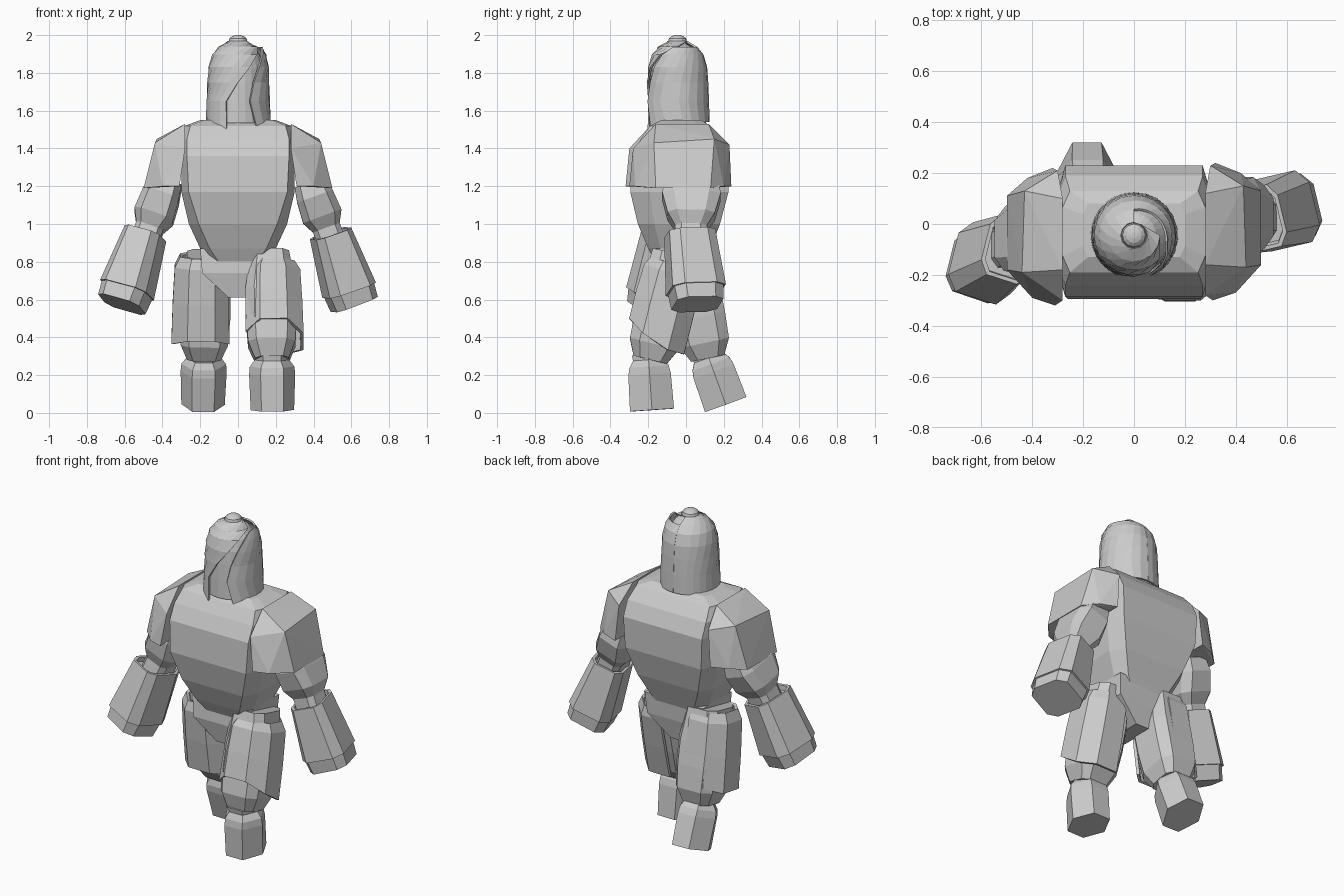
import bpy, bmesh
from math import sin, cos, radians, pi
from mathutils import Vector

cube = bpy.data.objects.get("Cube")
if cube:
    bpy.data.objects.remove(cube, do_unlink=True)

grey = bpy.data.materials.new("stone_grey")
grey.use_nodes = True
grey.diffuse_color = (0.6, 0.6, 0.6, 1)
grey.node_tree.nodes["Principled BSDF"].inputs["Base Color"].default_value = (0.6, 0.6, 0.6, 1)


def box(cx, cy=.6):
    """Unit square with cut corners."""
    return [(1, -cy), (1, cy), (cx, 1), (-cx, 1), (-1, cy), (-1, -cy), (-cx, -1), (cx, -1)]


HEX = [(cos(k * pi / 3), sin(k * pi / 3)) for k in range(6)]
BOX = box(.65)


def finish(name, bm, thick=0):
    bmesh.ops.recalc_face_normals(bm, faces=bm.faces)
    mesh = bpy.data.meshes.new(name)
    bm.to_mesh(mesh)
    bm.free()
    mesh.materials.append(grey)
    obj = bpy.data.objects.new(name, mesh)
    bpy.context.collection.objects.link(obj)
    if thick:
        mod = obj.modifiers.new("thickness", 'SOLIDIFY')
        mod.thickness = thick
        mod.offset = 0


def loft(name, rows, closed=True, thick=0):
    """Skin rows of points; closed rows get end caps."""
    bm = bmesh.new()
    vs = [[bm.verts.new(p) for p in row] for row in rows]
    n = len(rows[0])
    for lo, hi in zip(vs, vs[1:]):
        for k in range(n if closed else n - 1):
            j = (k + 1) % n
            bm.faces.new((lo[k], lo[j], hi[j], hi[k]))
    if closed:
        bm.faces.new(vs[0])
        bm.faces.new(vs[-1])
    finish(name, bm, thick)


def hull(name, pts):
    bm = bmesh.new()
    for p in pts:
        bm.verts.new(p)
    bmesh.ops.convex_hull(bm, input=bm.verts)
    bmesh.ops.dissolve_limit(bm, angle_limit=0.02, verts=bm.verts, edges=bm.edges)
    finish(name, bm)


def frame(p0, p1, turn=0):
    p0, p1 = Vector(p0), Vector(p1)
    d = (p1 - p0).normalized()
    u = (Vector((1, 0, 0)) - d * d.x).normalized()
    v = d.cross(u)
    return p0, p1, u * cos(turn) + v * sin(turn), v * cos(turn) - u * sin(turn)


def limb(name, p0, p1, sections, shape, turn=0):
    """Straight limb from p0 to p1; sections are (position, half width, half depth)."""
    p0, p1, u, v = frame(p0, p1, turn)
    loft(name, [[p0.lerp(p1, t) + u * a * x + v * b * y for x, y in shape]
                for t, a, b in sections])


def plate(name, p0, p1, sections, angles, front, back):
    """Curved armour plate, cut shorter at the front and back."""
    p0, p1, u, v = frame(p0, p1)
    rows = []
    for t, a, b in sections:
        rows.append([p0.lerp(p1, t * (1 - front * max(0, sin(w)) - back * max(0, -sin(w))))
                     + u * a * cos(w) + v * b * sin(w) for w in map(radians, angles)])
    loft(name, rows, False, 0.018)


# Torso and pelvis: height, half width, front, back, corner cut
torso = [(.79, .16, -.16, .10, .6), (.87, .2, -.2, .13, .75), (1.0, .26, -.255, .18, .8),
         (1.17, .30, -.295, .225, .87), (1.36, .30, -.285, .23, .9), (1.45, .30, -.24, .19, .9),
         (1.52, .28, -.19, .13, .9), (1.55, .2, -.13, .08, .9)]
loft("torso", [[Vector((hx * x, (y0 + y1) / 2 + (y1 - y0) / 2 * y, z)) for x, y in box(c)]
               for z, hx, y0, y1, c in torso])
hull("pelvis", [(s * x, y, z) for s in (-1, 1)
                for x, y, z in ((.2, -.16, .87), (.2, .12, .87), (.19, -.17, .74),
                                (.19, .11, .74), (.05, -.14, .61), (.05, .08, .61))])

# Shoulder plates, the right one swung slightly forward
shoulder = [(.28, -.16, 1.53), (.28, .12, 1.53), (.28, -.28, 1.4), (.3, .23, 1.42), (.31, -.3, 1.2),
            (.32, .24, 1.2), (.44, -.17, 1.43), (.43, .15, 1.45), (.4, -.27, 1.2), (.42, .2, 1.2),
            (.5, -.16, 1.19), (.5, .13, 1.19)]
for side, s, dy in (("left", 1, 0), ("right", -1, -.02)):
    hull(side + "_shoulder_plate", [(s * x, y + dy, z) for x, y, z in shoulder])

# Arms: shoulder, elbow, wrist and fist points
arms = {"left": [(.38, .03, 1.22), (.49, .025, .92), (.49, .02, .95), (.588, .052, .65), (.615, .06, .575), -.25],
        "right": [(-.38, -.03, 1.22), (-.49, -.09, .92), (-.49, -.1, .95), (-.588, -.155, .65),
                  (-.615, -.172, .575), .25]}
for side, (a, b, c, d, e, turn) in arms.items():
    limb(side + "_upper_arm", a, b, [(0, .085, .14), (.25, .1, .155), (.6, .108, .125), (.8, .075, .085),
                                     (1, .075, .085)], BOX)
    limb(side + "_gauntlet", c, d, [(.08, .08, .1), (0, .085, .11), (0, .1, .125), (1, .132, .145),
                                    (1, .12, .13)], BOX, turn)
    limb(side + "_fist", d, e, [(-.2, .125, .135), (1, .118, .125)], BOX, turn)

# Legs: hip, knee and sole points
legs = {"left": [(.17, -.05, .84), (.18, -.19, .28), (.18, -.2, .31), (.182, -.18, .015)],
        "right": [(-.17, 0, .84), (-.18, .115, .29), (-.18, .11, .32), (-.185, .21, .045)]}
for side, (a, b, c, d) in legs.items():
    limb(side + "_thigh", a, b, [(0, .1, .13), (.35, .135, .14), (.6, .135, .14), (.85, .125, .132),
                                 (1, .09, .09)], BOX)
    limb(side + "_shin", c, d, [(0, .095, .1), (.1, .092, .095), (.22, .118, .12), (.36, .122, .13),
                                (1, .115, .135)], HEX)

# Thigh plates wrap the outer side of each leg
wrap = [-115, -65, -25, 25, 65, 115, 150]
cut = [(0, .12, .14), (.12, .15, .165), (.55, .16, .172), (1, .165, .172)]
plate("left_thigh_plate", (.185, -.06, .785), (.19, -.17, .35), cut, wrap, .28, 0)
plate("right_thigh_plate", (-.19, -.01, .83), (-.195, .065, .35), cut, [180 - w for w in wrap], .12, .12)

# Helmet: inner face, dome shell with a swept edge, and overlapping side flap
CY = -.045
dome = [(.165, 1.54), (.162, 1.65), (.158, 1.75), (.152, 1.83), (.133, 1.895), (.1, 1.935), (.05, 1.965)]


def helmet_row(r, z, start, end, n, dip=0, lift=0):
    """Arc around the head; lift widens its first end."""
    row = []
    for k in range(n + 1):
        w = radians(start + (end - start) * k / n)
        q = r + lift * (1 - k / n)
        row.append(Vector((q * sin(w), CY - q * cos(w), z - dip * max(0, cos(w)) ** 3)))
    return row


loft("helmet_inner", [helmet_row(r - .014, z - .004, 0, 345, 23) for r, z in dome])
ends = [-21, -22, 0, 24, 48, 90, 180]
loft("helmet_dome", [helmet_row(r, z, -180, e, 12, .07 if z < 1.6 else 0)
                     for (r, z), e in zip(dome, ends)], False, .01)
flap = [(36, 0), (22, 0), (30, 0), (42, .005), (58, .012), (80, .024)]
loft("helmet_flap", [helmet_row(r, z, s, 180, 9, .08 if z < 1.6 else 0, .005 + extra)
                     for (r, z), (s, extra) in zip(dome, flap)], False, .01)

# Knob on the crown
knob = [(.05, 1.965), (.045, 1.983), (.03, 1.995), (.012, 2.0)]
loft("helmet_knob", [helmet_row(r, z, 0, 330, 11) for r, z in knob])
